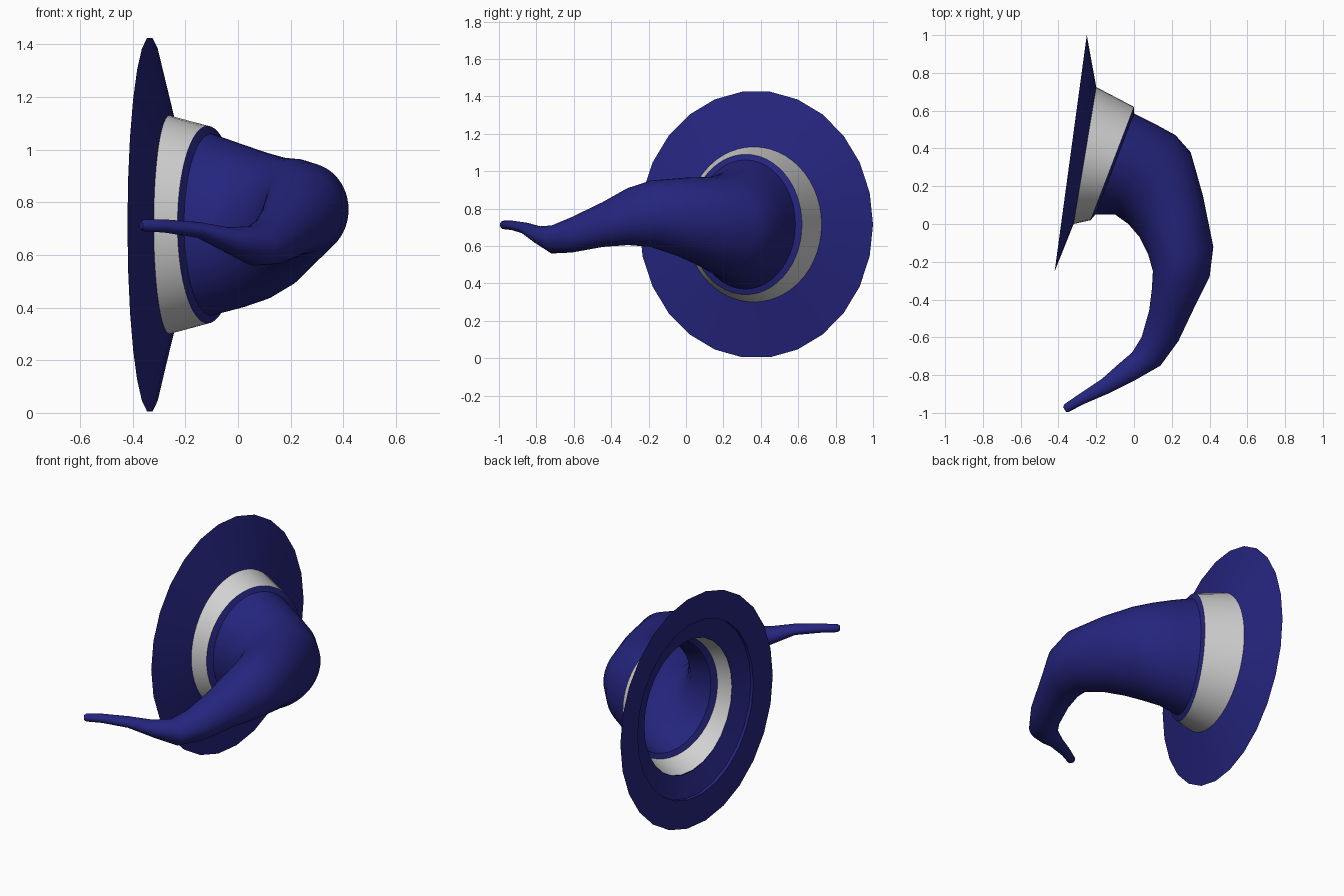
import bpy, bmesh, math
from mathutils import Vector

if "Cube" in bpy.data.objects:
    bpy.data.objects.remove(bpy.data.objects["Cube"])


def material(name, rgb):
    m = bpy.data.materials.new(name)
    m.diffuse_color = (*rgb, 1)
    m.use_nodes = True
    m.node_tree.nodes["Principled BSDF"].inputs["Base Color"].default_value = m.diffuse_color
    return m


BLUE = material("navy blue", (0.018, 0.018, 0.21))
WHITE = material("off white", (0.64, 0.64, 0.64))


def loft(name, rings, segments, mat, cap=False):
    """Skin elliptical rings: (outer x, outer y, inner x, inner y, top z, bottom z)."""
    bm = bmesh.new()
    loops = []
    for ox, oy, ix, iy, top, bot in rings:
        c = Vector(((ox + ix) / 2, (oy + iy) / 2, (top + bot) / 2))
        u = Vector(((ox - ix) / 2, (oy - iy) / 2, 0))
        v = Vector((0, 0, (top - bot) / 2))
        loops.append([bm.verts.new(c + u * math.cos(t) + v * math.sin(t))
                      for t in (2 * math.pi * i / segments for i in range(segments))])
    for a, b in zip(loops, loops[1:]):
        for i in range(segments):
            j = (i + 1) % segments
            bm.faces.new((a[i], a[j], b[j], b[i]))
    if cap:
        bm.faces.new(loops[-1])
    bmesh.ops.recalc_face_normals(bm, faces=bm.faces)
    mesh = bpy.data.meshes.new(name)
    bm.to_mesh(mesh)
    bm.free()
    mesh.materials.append(mat)
    ob = bpy.data.objects.new(name, mesh)
    bpy.context.collection.objects.link(ob)
    bpy.ops.object.select_all(action='DESELECT')
    ob.select_set(True)
    bpy.context.view_layer.objects.active = ob
    bpy.ops.object.shade_smooth_by_angle(angle=math.radians(40))
    return ob


rim = (-0.25, 1.00, -0.42, -0.25, 1.43, 0.00)
base = (-0.20, 0.725, -0.32, 0.00, 1.13, 0.30)
band_end = (0.00, 0.62, -0.23, 0.02, 1.09, 0.34)
crown_start = (0.00, 0.585, -0.205, 0.05, 1.06, 0.37)


def disc(scale, lift):
    """Ring concentric with the rim, lifted along the brim axis."""
    cx, cy, cz = -0.335, 0.375, 0.715
    dx, dy = 0.085 * scale, 0.625 * scale
    lx, ly = lift * 0.99, -lift * 0.135
    return (cx + dx + lx, cy + dy + ly, cx - dx + lx, cy - dy + ly,
            cz + 0.715 * scale, cz - 0.715 * scale)


# Brim: sloping top, and an underside with a shallow step
loft("brim", [base, rim, disc(0.76, 0.008), disc(0.76, 0.028), disc(0.575, 0.065)], 26, BLUE)

# Band around the foot of the crown
loft("hat_band", [base, band_end], 52, WHITE)

# Bent crown, tapering to a curled tip
crown = [
    band_end,
    crown_start,
    (0.12, 0.525, -0.10, 0.05, 1.02, 0.40),
    (0.22, 0.47, -0.03, 0.00, 0.99, 0.43),
    (0.30, 0.38, 0.03, -0.07, 0.97, 0.475),
    (0.365, 0.15, 0.075, -0.16, 0.965, 0.54),
    (0.42, -0.12, 0.10, -0.25, 0.95, 0.595),
    (0.40, -0.28, 0.095, -0.34, 0.91, 0.605),
    (0.325, -0.43, 0.08, -0.46, 0.835, 0.595),
    (0.235, -0.62, 0.04, -0.60, 0.755, 0.565),
    (0.14, -0.75, -0.01, -0.68, 0.71, 0.56),
    (0.00, -0.83, -0.08, -0.74, 0.705, 0.61),
    (-0.13, -0.895, -0.17, -0.82, 0.725, 0.665),
    (-0.27, -0.955, -0.29, -0.90, 0.735, 0.685),
    (-0.345, -0.995, -0.37, -0.955, 0.735, 0.69),
    (-0.36, -0.995, -0.375, -0.97, 0.725, 0.70),
]
loft("crown", crown, 52, BLUE, cap=True)
